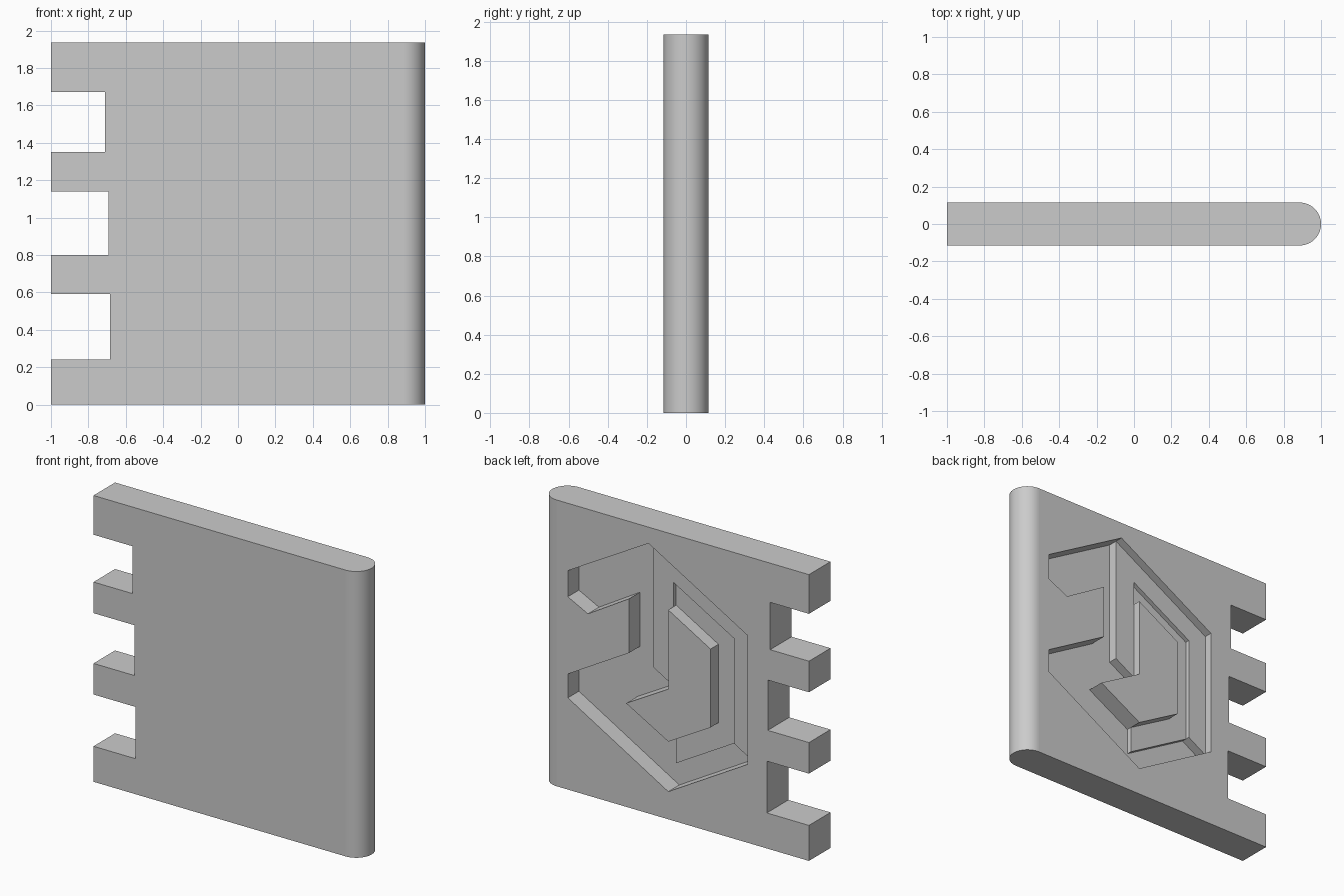
import bpy
import bmesh
from math import sin, cos, pi

cube = bpy.data.objects.get("Cube")
if cube:
    bpy.data.objects.remove(cube, do_unlink=True)

HALF = 0.115      # half the panel thickness
HEIGHT = 1.935
LOW, MID, HIGH = 0.118, 0.085, 0.055   # depths below the back face

grey = bpy.data.materials.new("plain grey")
grey.use_nodes = True
colour = (0.6, 0.6, 0.6, 1)
grey.diffuse_color = colour
grey.node_tree.nodes["Principled BSDF"].inputs["Base Color"].default_value = colour


def prism(name, points, offset):
    """Extrude a closed outline of 3D points along offset."""
    bm = bmesh.new()
    face = bm.faces.new([bm.verts.new(p) for p in points])
    new = bmesh.ops.extrude_face_region(bm, geom=[face])["geom"]
    verts = [v for v in new if isinstance(v, bmesh.types.BMVert)]
    bmesh.ops.translate(bm, verts=verts, vec=offset)
    bmesh.ops.recalc_face_normals(bm, faces=bm.faces)
    mesh = bpy.data.meshes.new(name)
    bm.to_mesh(mesh)
    bm.free()
    mesh.materials.append(grey)
    obj = bpy.data.objects.new(name, mesh)
    bpy.context.collection.objects.link(obj)
    return obj


def back_prism(name, outline, y0, y1):
    """Prism from an x-z outline between two depths."""
    return prism(name, [(x, y0, z) for x, z in outline], (0, y1 - y0, 0))


def rectangle(x0, x1, z0, z1):
    return [(x0, z0), (x1, z0), (x1, z1), (x0, z1)]


# Panel with one fully rounded side
steps = 32
arc = [(1 - HALF + HALF * cos(a), HALF * sin(a), 0)
       for a in (pi * (i / steps - 0.5) for i in range(steps + 1))]
panel = prism("panel", [(-1, -HALF, 0)] + arc + [(-1, HALF, 0)], (0, 0, HEIGHT))

# Three edge notches and the stepped recess in the back
cutters = [back_prism("notch_cutter", rectangle(-1.1, x, z0, z1), -0.3, 0.3)
           for x, z0, z1 in ((-0.685, 0.24, 0.59), (-0.692, 0.80, 1.14), (-0.71, 1.35, 1.67))]
recess = [(0.2, 1.825), (0.803, 1.48), (0.803, 1.303), (0.653, 1.228),
          (0.345, 1.412), (0.345, 1.046), (0.803, 0.781), (0.803, 0.62),
          (0.052, 0.187), (-0.542, 0.53), (-0.542, 1.40)]
cutters.append(back_prism("recess_cutter", recess, HALF - LOW, 0.3))

for cutter in cutters:
    cutter.hide_render = True
    mod = panel.modifiers.new("cut", "BOOLEAN")
    mod.operation = "DIFFERENCE"
    mod.solver = "EXACT"
    mod.object = cutter
graph = bpy.context.evaluated_depsgraph_get()
cut_mesh = bpy.data.meshes.new_from_object(panel.evaluated_get(graph))
panel.modifiers.clear()
panel.data = cut_mesh
for cutter in cutters:
    bpy.data.objects.remove(cutter, do_unlink=True)

# Smooth only the rounded side
for poly in panel.data.polygons:
    poly.use_smooth = poly.center.x > 1 - HALF and abs(poly.normal.z) < 0.5

# Raised steps standing on the recess floor
base = HALF - LOW - 0.01
high_step = [(0.2, 1.825), (-0.542, 1.40), (-0.542, 0.53), (-0.405, 0.61),
             (-0.405, 1.32), (0.052, 1.58), (0.052, 0.88), (0.2, 0.965)]
back_prism("high_step", high_step, base, HALF - HIGH)
middle_step = [(0.052, 1.58), (-0.405, 1.32), (-0.405, 0.61), (0.052, 0.347)]
back_prism("middle_step", middle_step, base, HALF - MID)
block = [(0.052, 1.415), (-0.264, 1.235), (-0.264, 0.705),
         (0.052, 0.525), (0.367, 0.70), (0.052, 0.88)]
back_prism("centre_block", block, base, HALF)
